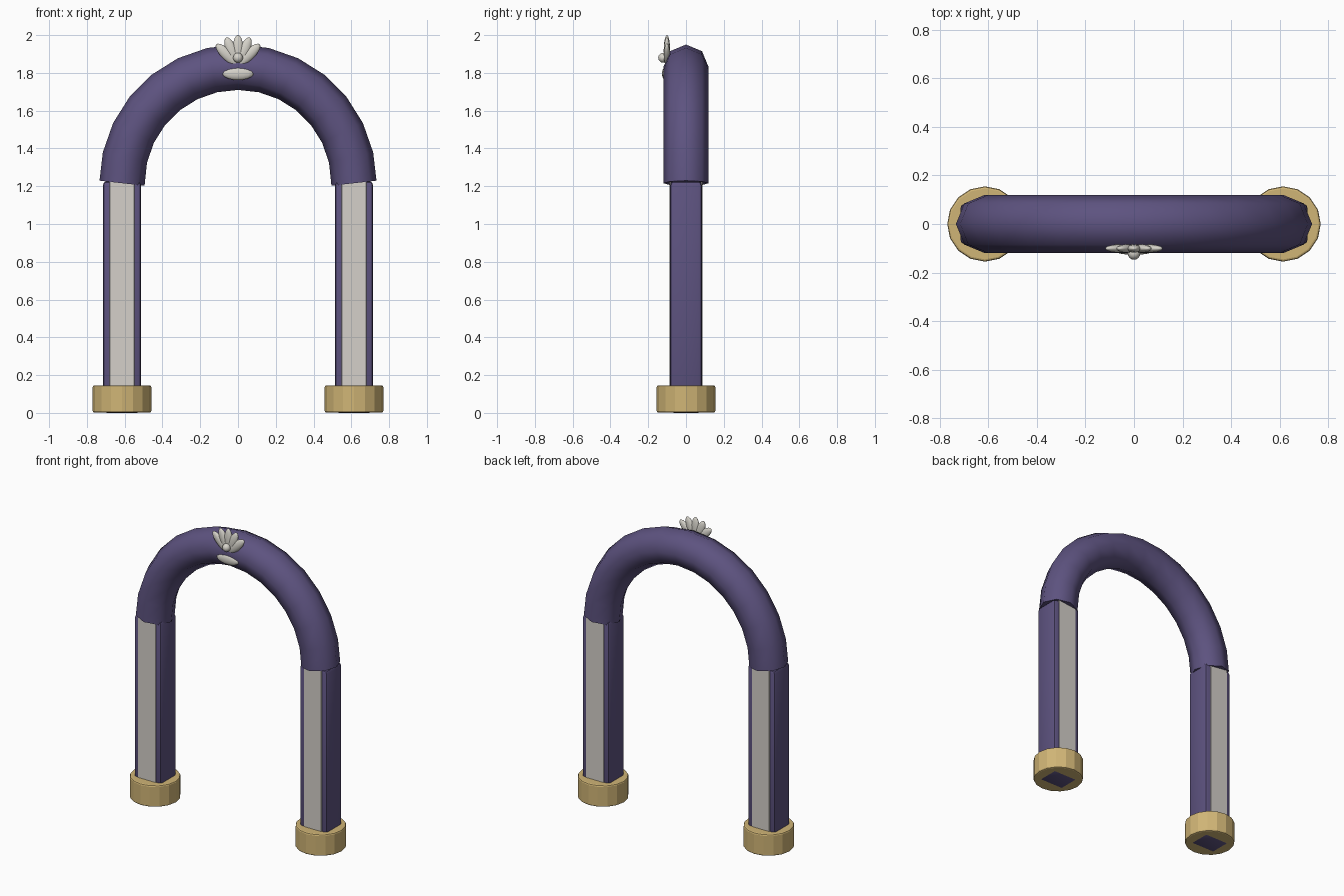
import bpy, bmesh
from math import radians, pi, sin, cos
from mathutils import Matrix, Vector

cube = bpy.data.objects.get("Cube")
if cube:
    bpy.data.objects.remove(cube, do_unlink=True)


def material(name, rgb):
    mat = bpy.data.materials.new(name)
    mat.use_nodes = True
    color = (*rgb, 1.0)
    mat.diffuse_color = color
    mat.node_tree.nodes["Principled BSDF"].inputs["Base Color"].default_value = color
    return mat


PURPLE = material("dusky purple", (0.11, 0.086, 0.215))
GOLD = material("pale gold", (0.63, 0.46, 0.18))
CREAM = material("warm white", (0.66, 0.63, 0.59))
PEARL = material("pearl", (0.67, 0.65, 0.59))

LEG_X = 0.614
SPRING_Z = 1.216
TUBE_R = 0.12


def finish(name, bm, mat, angle):
    bmesh.ops.recalc_face_normals(bm, faces=bm.faces[:])
    mesh = bpy.data.meshes.new(name)
    bm.to_mesh(mesh)
    bm.free()
    mesh.materials.append(mat)
    mesh.shade_smooth()
    mesh.set_sharp_from_angle(angle=radians(angle))
    obj = bpy.data.objects.new(name, mesh)
    bpy.context.scene.collection.objects.link(obj)
    return obj


def box(name, center, size, mat, bevel=0.0, segments=1):
    bm = bmesh.new()
    bmesh.ops.create_cube(bm, size=1, matrix=Matrix.LocRotScale(center, None, Vector(size)))
    if bevel:
        bmesh.ops.bevel(bm, geom=bm.edges[:], offset=bevel, segments=segments,
                        affect='EDGES', profile=0.5)
    return finish(name, bm, mat, 35)


def ellipsoid(name, center, radii, mat, turn=0.0):
    bm = bmesh.new()
    place = (Matrix.Translation(center) @ Matrix.Rotation(turn, 4, 'Y')
             @ Matrix.Diagonal((*radii, 1)))
    bmesh.ops.create_uvsphere(bm, u_segments=16, v_segments=10, radius=1, matrix=place)
    return finish(name, bm, mat, 180)


def foot(name, x):
    bm = bmesh.new()
    bottom, top = 0.001, 0.146
    bmesh.ops.create_cone(bm, cap_ends=True, segments=16, radius1=0.155, radius2=0.155,
                          depth=top - bottom,
                          matrix=Matrix.Translation((x, 0, (top + bottom) / 2)))
    rims = [e for e in bm.edges if e.calc_face_angle() > 1]
    bmesh.ops.bevel(bm, geom=rims, offset=0.009, segments=2, affect='EDGES', profile=0.5)
    return finish(name, bm, GOLD, 15)


# Arch: eight-sided tube swept over a half circle, end rings square to their segments
def arch(steps=14, sides=8):
    bm = bmesh.new()
    path = [Vector((LEG_X * cos(pi * i / steps), 0, SPRING_Z + LEG_X * sin(pi * i / steps)))
            for i in range(steps + 1)]
    rings = []
    for i, p in enumerate(path):
        tangent = (path[min(i + 1, steps)] - path[max(i - 1, 0)]).normalized()
        side = Vector((0, 1, 0))
        outward = side.cross(tangent)
        rings.append([bm.verts.new(p + TUBE_R * (outward * cos(2 * pi * k / sides)
                                                 + side * sin(2 * pi * k / sides)))
                      for k in range(sides)])
    for a, b in zip(rings, rings[1:]):
        for k in range(sides):
            n = (k + 1) % sides
            bm.faces.new((a[k], a[n], b[n], b[k]))
    bm.faces.new(rings[0])
    bm.faces.new(rings[-1])
    return finish("arch", bm, PURPLE, 60)


arch()

# Legs: bevelled pillar, pale panel front and back, round foot
for label, x in (("right", -LEG_X), ("left", LEG_X)):
    box(f"{label}_pillar", (x, 0, 0.613), (0.202, 0.168, 1.226), PURPLE, 0.02, 2)
    for face, s in (("front", -1), ("back", 1)):
        box(f"{label}_{face}_panel", (x, s * 0.084, 0.66), (0.132, 0.009, 1.13),
            CREAM, 0.002)
    foot(f"{label}_foot", x)

# Shell ornament: fan of petals, bead and oval below
PIVOT_Z = 1.84
for i in range(-2, 3):
    a = radians(23 * i)
    ellipsoid(f"shell_petal_{i + 3}",
              (0.08 * sin(a), -0.101, PIVOT_Z + 0.08 * cos(a)),
              (0.029, 0.017, 0.08), PEARL, a)
ellipsoid("shell_bead", (0, -0.121, 1.88), (0.026, 0.026, 0.026), PEARL)
ellipsoid("shell_base_oval", (0, -0.109, 1.796), (0.082, 0.018, 0.034), PEARL)
